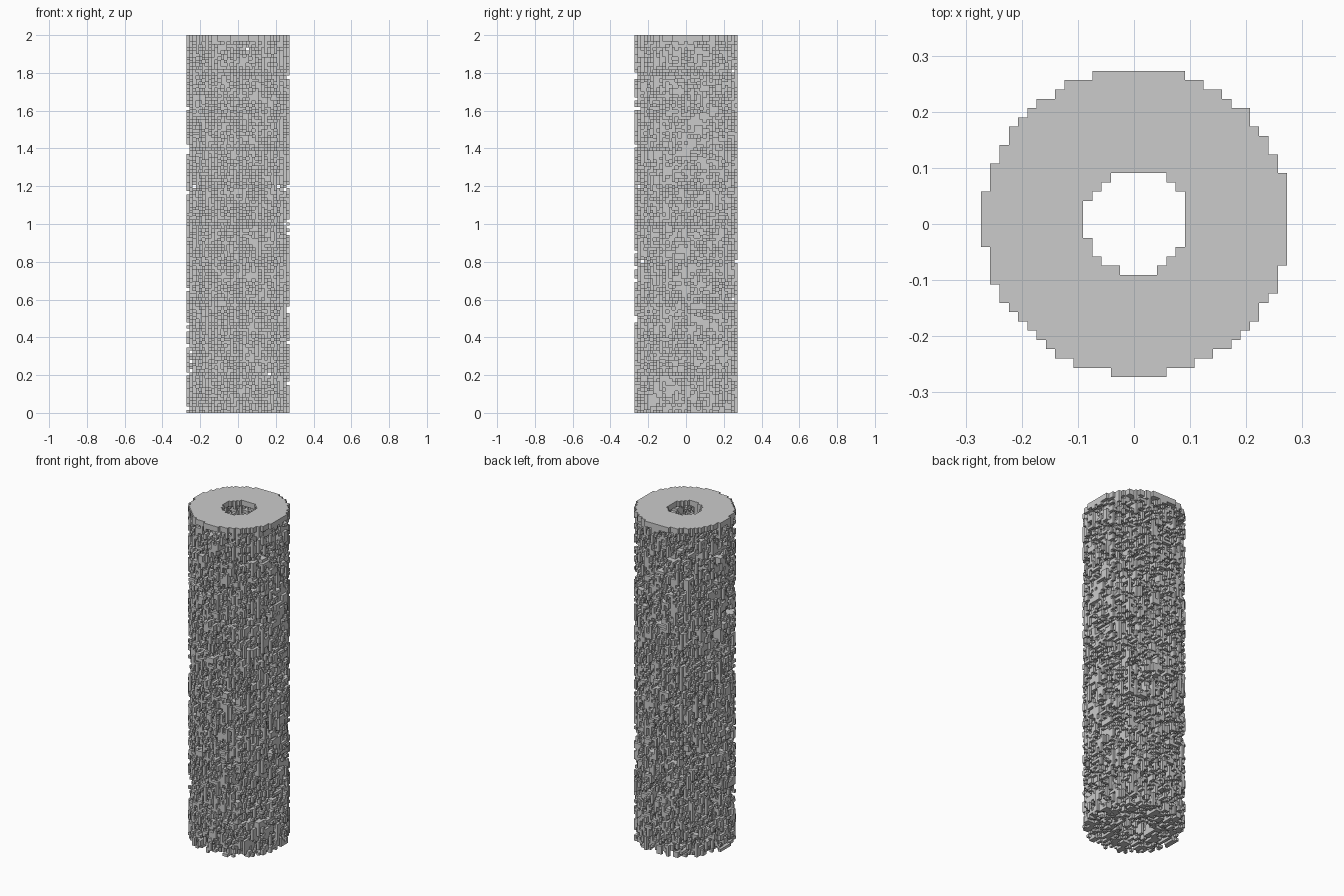
import bpy
import random

cube = bpy.data.objects.get("Cube")
if cube:
    bpy.data.objects.remove(cube, do_unlink=True)

random.seed(7)
LAYERS = 121            # block layers from bottom to top
SIZE = 2 / LAYERS       # edge of one block
HALF = 16               # blocks either side of the middle one
OFFSET = 0.3            # tube axis, in blocks from the middle block
HOLE_SQ, RIM_SQ = 32, 274
FILL, SEAM_FILL = 0.37, 0.2
SEAM = 12               # sparse layer spacing


def in_ring(i, j):
    return HOLE_SQ <= (i - OFFSET) ** 2 + (j - OFFSET) ** 2 <= RIM_SQ


# Porous ring of blocks: small clumps along y and z, capped by solid top layers
span = range(-HALF, HALF + 1)
ring = [(i, j) for i in span for j in span if in_ring(i, j)]
ring_set = set(ring)
blocks = set()
for k in range(LAYERS):
    cap = k >= LAYERS - 2
    seam = k > 0 and k % SEAM == 0
    for i, j in ring:
        pick = random.random()
        if cap:
            full = True
        elif seam:
            full = pick < SEAM_FILL
        elif pick < 0.25 and (i, j - 1) in ring_set:
            full = (i, j - 1, k) in blocks
        elif pick > 0.75 and k > 0:
            full = (i, j, k - 1) in blocks
        else:
            full = random.random() < FILL
        if full:
            blocks.add((i, j, k))

# Keep only the exposed block faces
verts, faces, index = [], [], {}


def corner(key, tag):
    full_key = key + (tag,)
    if full_key not in index:
        index[full_key] = len(verts)
        x, y, z = key
        verts.append(((x - 0.5) * SIZE, (y - 0.5) * SIZE, z * SIZE))
    return index[full_key]


for block in sorted(blocks):
    for axis in range(3):
        u, v = (axis + 1) % 3, (axis + 2) % 3
        for side in (0, 1):
            beside = list(block)
            beside[axis] += 2 * side - 1
            if tuple(beside) in blocks:
                continue
            # front and bottom faces stay separate tiles
            tag = (block, axis) if side == 0 and axis > 0 else None
            loop = []
            for du, dv in ((0, 0), (1, 0), (1, 1), (0, 1)):
                p = list(block)
                p[axis] += side
                p[u] += du
                p[v] += dv
                loop.append(corner(tuple(p), tag))
            faces.append(loop if side else loop[::-1])

mesh = bpy.data.meshes.new("porous_tube")
mesh.from_pydata(verts, [], faces)
mesh.update()

# Plain grey material
grey = bpy.data.materials.new("light_grey")
grey.use_nodes = True
colour = (0.6, 0.6, 0.6, 1)
grey.diffuse_color = colour
grey.node_tree.nodes["Principled BSDF"].inputs["Base Color"].default_value = colour
mesh.materials.append(grey)

tube = bpy.data.objects.new("porous_tube", mesh)
bpy.context.collection.objects.link(tube)
